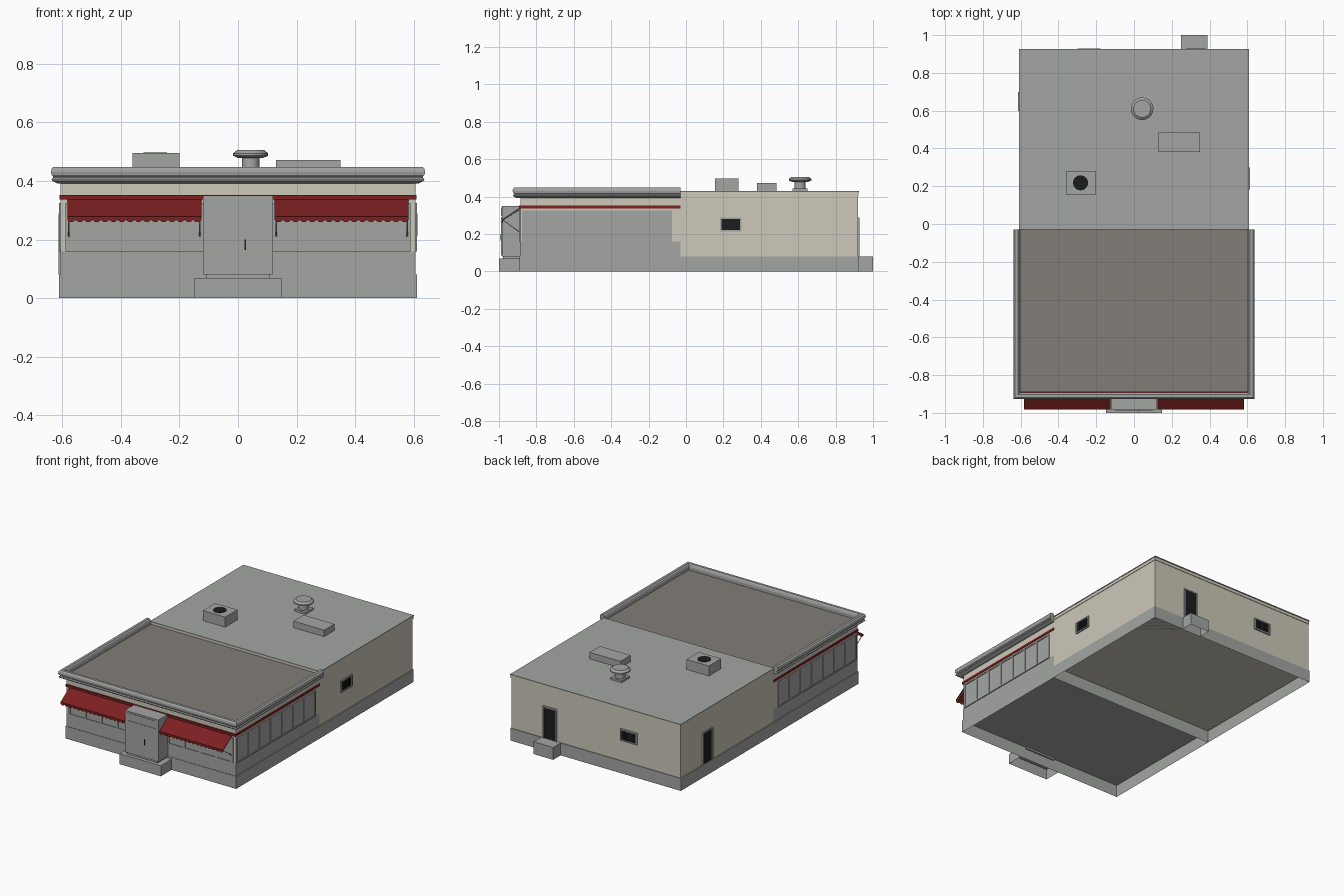
import bpy, bmesh, math
from mathutils import Vector

cube = bpy.data.objects.get("Cube")
if cube:
    bpy.data.objects.remove(cube, do_unlink=True)


def material(name, r, g, b):
    m = bpy.data.materials.new(name)
    m.use_nodes = True
    m.diffuse_color = (r, g, b, 1)
    node = next(n for n in m.node_tree.nodes if n.type == 'BSDF_PRINCIPLED')
    node.inputs["Base Color"].default_value = (r, g, b, 1)
    return m


GREY = material("concrete grey", .37, .38, .37)
CREAM = material("cream plaster", .61, .58, .49)
RED = material("awning red", .2, .014, .015)
BROWN = material("roof brown", .225, .205, .185)
BLACK = material("dark opening", .012, .012, .014)


def finish(name, bm, mat, recalc=True):
    if recalc:
        bmesh.ops.recalc_face_normals(bm, faces=bm.faces[:])
    me = bpy.data.meshes.new(name)
    bm.to_mesh(me)
    bm.free()
    me.materials.append(mat)
    ob = bpy.data.objects.new(name, me)
    bpy.context.collection.objects.link(ob)
    return ob


def boxes(name, mat, *specs, hollow=False):
    """Each spec is x0, x1, y0, y1, z0, z1; hollow boxes have no underside."""
    bm = bmesh.new()
    for x0, x1, y0, y1, z0, z1 in specs:
        lo, hi = Vector((x0, y0, z0)), Vector((x1, y1, z1))
        new = bmesh.ops.create_cube(bm, size=1)["verts"]
        for v in new:
            v.co = (lo + hi) / 2 + Vector(c * d for c, d in zip(v.co, hi - lo))
        if hollow:
            low = [f for f in new[0].link_faces[:] + new[-1].link_faces[:]
                   if f.is_valid and all(v.co.z < z0 + .001 for v in f.verts)]
            bmesh.ops.delete(bm, geom=list(set(low)), context='FACES_ONLY')
    return finish(name, bm, mat)


def lathe(name, mat, x, y, profile, sides=16):
    bm = bmesh.new()
    rings = [[bm.verts.new((x + r * math.cos(i * math.tau / sides),
                            y + r * math.sin(i * math.tau / sides), z))
              for i in range(sides)] for r, z in profile]
    for a, b in zip(rings, rings[1:]):
        for i in range(sides):
            j = (i + 1) % sides
            bm.faces.new((a[i], a[j], b[j], b[i]))
    bm.faces.new(rings[0])
    bm.faces.new(rings[-1])
    return finish(name, bm, mat)


W = .605                               # half width of the walls
FRONT, MID, BACK = -.89, -.03, .92     # wall lines along y

# Hollow footings and steps
boxes("front_footing", GREY, (-.61, .61, FRONT, MID, 0, .08), hollow=True)
boxes("rear_footing", GREY, (-.61, .61, MID, BACK + .004, 0, .08), hollow=True)
boxes("entrance_step", GREY, (-.148, .148, -1, FRONT, 0, .068), hollow=True)
boxes("rear_step", GREY, (.25, .39, BACK, 1, 0, .08), hollow=True)

# Rear block
boxes("rear_walls", CREAM, (-W, W, MID, BACK, .08, .425))
boxes("rear_wall_trim", CREAM, (-W - .003, W + .003, MID, BACK + .003, .405, .425))
boxes("rear_roof", GREY, (-.61, .61, MID, BACK + .006, .424, .43))

# Dining room
boxes("dining_lower_wall", GREY, (-W, W, FRONT + .003, MID, .08, .16))
boxes("dining_upper_wall", CREAM, (-W, W, FRONT + .004, MID, .16, .405))
boxes("dining_roof", BROWN, (-W, W, FRONT, MID, .404, .412))
boxes("red_stripe", RED, (-W - .004, W + .004, FRONT - .004, MID, .337, .352))

# Window bands: panes with raised sills, heads and mullions
panes, frames = [], []
T = .006                               # half width of a frame bar
Z0, Z1 = .16, .325
for s in (-1, 1):
    xa, xb = sorted((s * W, s * (W + .002)))
    xc, xd = sorted((s * W, s * (W + .006)))
    panes.append((xa, xb, -.87, -.08, Z0, Z1))
    for z in (Z0 + .004, Z1 - .004):
        frames.append((xc, xd, -.87, -.08, z - .004, z + .004))
    for i in range(8):
        y = -.87 + .79 * i / 7
        frames.append((xc, xd, y - T, y + T, Z0, Z1))
    xe, xf = sorted((s * .125, s * .582))
    panes.append((xe, xf, FRONT + .001, FRONT + .004, Z0, Z1))
    for z in (Z0 + .004, Z1 - .004):
        frames.append((xe, xf, FRONT - .003, FRONT + .004, z - .004, z + .004))
    for i in range(5):
        x = s * (.125 + .457 * i / 4)
        frames.append((x - T, x + T, FRONT - .003, FRONT + .004, Z0, Z1))
boxes("window_panes", GREY, *panes)
boxes("window_frames", GREY, *frames)

# Cornice swept round three sides of the dining room
bm = bmesh.new()
rows = []
for o, z in [(0, .392), (.012, .392), (.029, .4), (.031, .406), (.026, .411), (.026, .415),
             (.031, .42), (.033, .43), (.031, .441), (.024, .448), (.008, .448),
             (.002, .442), (-.002, .43), (-.002, .41)]:
    x, y = W + o, FRONT - .004 - o
    rows.append([bm.verts.new(p + (z,)) for p in ((-x, MID), (-x, y), (x, y), (x, MID))])
for a, b in zip(rows, rows[1:] + rows[:1]):
    for i in range(3):
        bm.faces.new((a[i], a[i + 1], b[i + 1], b[i]))
for end in (0, 3):
    bm.faces.new([r[end] for r in rows])
finish("cornice", bm, GREY)

# Entrance porch with its door
boxes("porch", GREY, (-.12, .12, -.985, FRONT + .01, .08, .35),
      (-.11, .11, -.978, FRONT + .01, .068, .08))
boxes("porch_door", GREY, (-.1, .1, -.988, -.98, .085, .29), (-.1, .1, -.988, -.98, .297, .34))
boxes("door_handle", BLACK, (.023, .027, -.992, -.988, .165, .2))

# Awnings: sloping sheet with a scalloped valance, on thin struts
SCALLOPS = 16
for side, s in (("right", -1), ("left", 1)):
    bm = bmesh.new()
    xa, xb = s * .125, s * .582
    step = (xb - xa) / SCALLOPS
    top, edge = (FRONT - .002, .336), (-.98, .277)
    bm.faces.new([bm.verts.new(p) for p in ((xa, *top), (xb, *top), (xb, *edge), (xa, *edge))])
    for i in range(SCALLOPS):
        x = xa + i * step
        pts = [(x + step, *edge), (x, *edge)]
        pts += [(x + step * k / 6, edge[0], .267 - .008 * math.sin(math.pi * k / 6))
                for k in range(7)]
        bm.faces.new([bm.verts.new(p) for p in pts])
    ob = finish(side + "_awning", bm, RED)
    mod = ob.modifiers.new("thickness", 'SOLIDIFY')
    mod.thickness = .004
    mod.offset = 0

    cu = bpy.data.curves.new(side + "_awning_struts", 'CURVE')
    cu.dimensions = '3D'
    cu.bevel_depth = .0025
    cu.bevel_resolution = 0
    cu.materials.append(GREY)
    for x in (s * .13, s * .577):
        sp = cu.splines.new('POLY')
        sp.points.add(2)
        for p, yz in zip(sp.points, ((FRONT, .21), (-.978, .274), (FRONT, .33))):
            p.co = (x, *yz, 1)
    bpy.context.collection.objects.link(bpy.data.objects.new(cu.name, cu))


def opening(name, axis, wall, out, a, b, z0, z1, bars=0):
    """Dark plate with a grey frame on a wall facing along axis."""
    def spec(u0, u1, w0, w1, depth):
        d0, d1 = sorted((wall, wall + out * depth))
        return (d0, d1, u0, u1, w0, w1) if axis == 'x' else (u0, u1, d0, d1, w0, w1)
    t = .008
    boxes(name, BLACK, spec(a, b, z0, z1, .002))
    rim = [spec(a - t, a, z0, z1 + t, .008), spec(b, b + t, z0, z1 + t, .008),
           spec(a, b, z1, z1 + t, .008)]
    if z0 > .1:
        rim.append(spec(a - t, b + t, z0 - t, z0, .008))
    boxes(name + "_frame", GREY, *rim)
    if bars:
        boxes(name + "_bars", BLACK, *[
            spec(a + (b - a) * i / (bars + 1) - .002, a + (b - a) * i / (bars + 1) + .002,
                 z0, z1, .006) for i in range(1, bars + 1)])


# Rear doors and small barred windows
opening("side_window", 'x', W, 1, .19, .29, .22, .28, 5)
opening("back_window", 'y', BACK, 1, -.29, -.185, .22, .28, 5)
opening("back_door", 'y', BACK, 1, .285, .37, .08, .28)
opening("side_door", 'x', -W, -1, .605, .69, .08, .28)

# Rooftop equipment
boxes("fan_unit", GREY, (-.36, -.2, .155, .28, .43, .495))
lathe("fan_opening", BLACK, -.283, .218, [(.04, .494), (.04, .497)], 20)
boxes("flat_duct", GREY, (.13, .35, .38, .485, .43, .472))
boxes("vent_base", GREY, (.005, .085, .57, .65, .43, .443))
vent = lathe("roof_vent", GREY, .043, .61,
             [(.03, .44), (.03, .478), (.042, .478), (.06, .486), (.06, .494), (.046, .505)], 20)
for p in vent.data.polygons:
    p.use_smooth = len(p.vertices) == 4
vent.data.set_sharp_from_angle(angle=math.radians(30))
